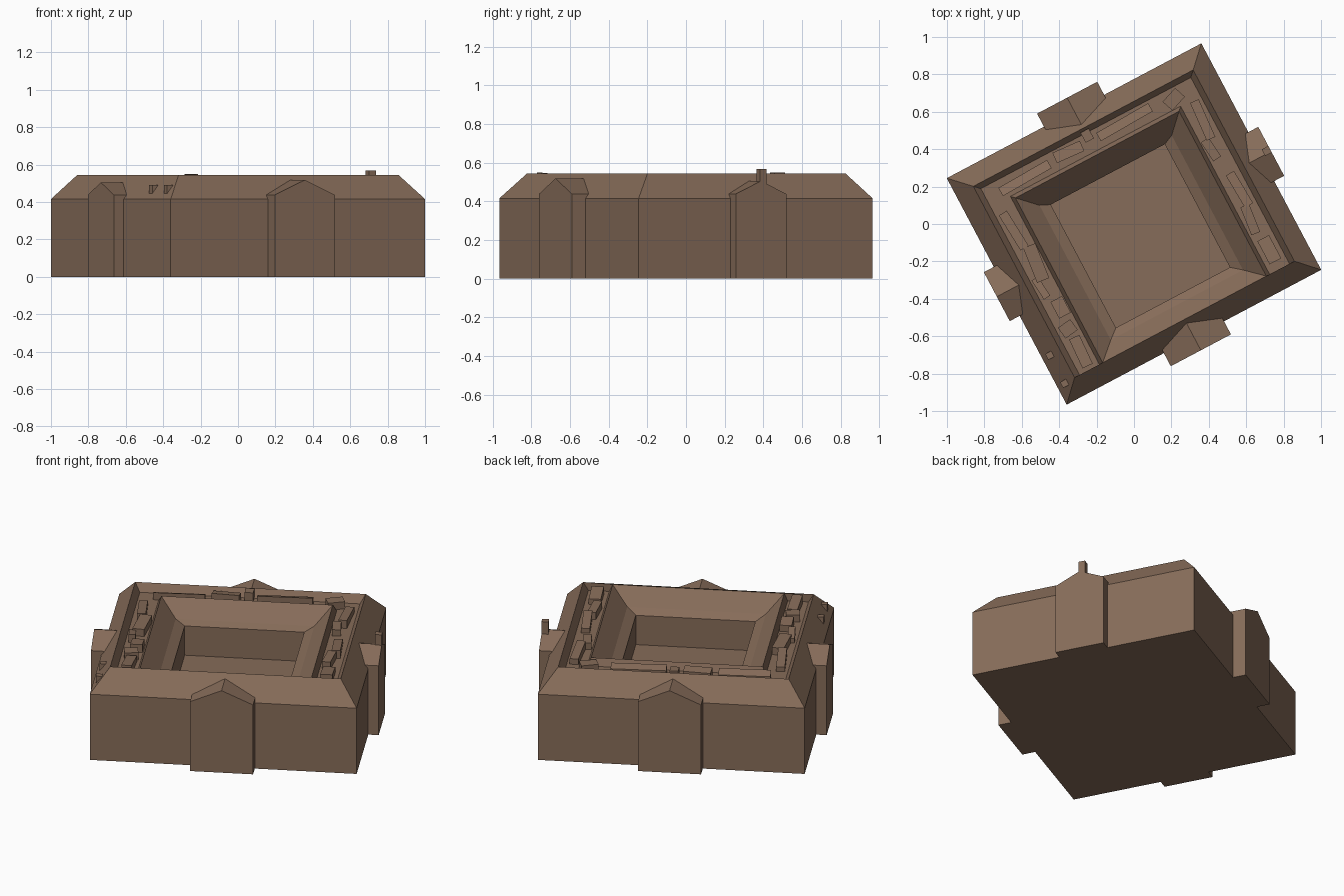
import bpy, bmesh, math
from mathutils import Matrix, Vector

if "Cube" in bpy.data.objects:
    bpy.data.objects.remove(bpy.data.objects["Cube"])

PLAN = Matrix.Rotation(math.radians(27.9), 4, 'Z')   # block is turned in plan
BROWN = bpy.data.materials.new("brown")
BROWN.diffuse_color = (0.24, 0.15, 0.10, 1)
BROWN.use_nodes = True
BROWN.node_tree.nodes["Principled BSDF"].inputs["Base Color"].default_value = BROWN.diffuse_color


def finish(name, bm, local=Matrix()):
    bmesh.ops.remove_doubles(bm, verts=bm.verts, dist=1e-5)
    bmesh.ops.recalc_face_normals(bm, faces=bm.faces)
    bm.transform(PLAN @ local)
    me = bpy.data.meshes.new(name)
    bm.to_mesh(me)
    bm.free()
    me.materials.append(BROWN)
    ob = bpy.data.objects.new(name, me)
    bpy.context.collection.objects.link(ob)
    return ob


def box(name, x, y, sx, sy, z0, z1, turn=0, tilt=0):
    """Upright block; tilt lowers one end of its top."""
    bm = bmesh.new()
    bmesh.ops.create_cube(bm, size=1)
    for v in bm.verts:
        drop = tilt if v.co.z > 0 and v.co.y > 0 else 0
        v.co = (v.co.x * sx, v.co.y * sy, (z1 - drop) if v.co.z > 0 else z0)
    local = Matrix.Translation((x, y, 0)) @ Matrix.Rotation(math.radians(turn), 4, 'Z')
    return finish(name, bm, local)


def gabled_bay(name, half, front, back, eave, ridge, angle):
    """House-shaped profile extruded outwards along -y, then turned to its side."""
    bm = bmesh.new()
    prof = [(-half, 0), (half, 0), (half, eave), (0, ridge), (-half, eave)]
    a = [bm.verts.new((x, -front, z)) for x, z in prof]
    b = [bm.verts.new((x, -back, z)) for x, z in prof]
    bm.faces.new(a)
    bm.faces.new(b)
    for i in range(5):
        j = (i + 1) % 5
        bm.faces.new((a[i], a[j], b[j], b[i]))
    return finish(name, bm, Matrix.Rotation(math.radians(angle), 4, 'Z'))


# Main block: rectangular rings (half width, south, north, z) from base to court floor
S = -0.577
rings = [
    (0.77, -0.685, 0.685, 0.0),
    (0.77, -0.685, 0.685, 0.415),    # outer eave
    (0.665, S, 0.58, 0.545),         # outer ridge
    (0.635, S, 0.55, 0.495),         # sunken deck, outer edge
    (0.515, S, 0.44, 0.495),         # sunken deck, inner edge
    (0.495, S, 0.42, 0.54),          # court ridge
    (0.40, -0.49, 0.325, 0.445),     # court slope
    (0.345, -0.445, 0.30, 0.415),    # court eave
    (0.345, -0.445, 0.30, 0.23),     # court floor
]
bm = bmesh.new()
loops = []
for h, s, n, z in rings:
    loops.append([bm.verts.new(p) for p in ((-h, s, z), (h, s, z), (h, n, z), (-h, n, z))])
for k in range(len(loops) - 1):
    lo, hi = loops[k], loops[k + 1]
    for i in range(4):
        if i == 0 and 2 <= k <= 4:
            continue                 # the deck is U-shaped: none on the south wing
        j = (i + 1) % 4
        bm.faces.new((lo[i], lo[j], hi[j], hi[i]))
bm.faces.new(loops[0])
bm.faces.new(loops[-1])
for c in (0, 1):                     # deck ends against the south ridge
    bm.faces.new([loops[k][c] for k in (2, 3, 4, 5)])
finish("main_block", bm)

# Gabled bays, one in the middle of each side
for name, half, front, back, ridge, ang in (
        ("south_bay", 0.182, 0.764, 0.60, 0.518, 0),
        ("east_bay", 0.148, 0.83, 0.68, 0.505, 90),
        ("north_bay", 0.182, 0.764, 0.60, 0.518, 180),
        ("west_bay", 0.148, 0.83, 0.68, 0.505, 270)):
    gabled_bay(name, half, front, back, 0.438, ridge, ang)

# Chimney and small dormers
box("chimney", 0.81, 0.013, 0.04, 0.04, 0.42, 0.568)
for v in (-0.41, -0.58):
    box("dormer", -0.725, v, 0.04, 0.035, 0.43, 0.49)

# Rooftop units on the deck: x, y, size x, size y, top, turn, tilt
units = [
    (-0.585, 0.27, 0.05, 0.22, 0.545, 4, 0.02),
    (-0.56, 0.06, 0.07, 0.20, 0.54, -6, 0.0),
    (-0.60, -0.07, 0.04, 0.12, 0.545, 5, 0.02),
    (-0.555, -0.21, 0.07, 0.10, 0.545, 0, 0.01),
    (-0.575, -0.33, 0.08, 0.07, 0.54, 8, 0.0),
    (-0.57, -0.47, 0.06, 0.17, 0.548, -3, 0.015),
    (0.585, 0.32, 0.05, 0.22, 0.545, -4, 0.015),
    (0.55, 0.16, 0.05, 0.12, 0.535, 6, 0.0),
    (0.585, -0.10, 0.05, 0.20, 0.545, 3, 0.02),
    (0.56, -0.27, 0.05, 0.16, 0.54, -6, 0.0),
    (0.575, -0.46, 0.07, 0.14, 0.545, 0, 0.015),
    (-0.40, 0.49, 0.30, 0.05, 0.54, 2, 0.02),
    (-0.13, 0.505, 0.16, 0.06, 0.545, -4, 0.01),
    (0.00, 0.535, 0.05, 0.06, 0.55, 0, 0.0),
    (0.21, 0.505, 0.32, 0.05, 0.545, 2, 0.015),
    (0.50, 0.49, 0.10, 0.07, 0.54, 20, 0.0),
]
for x, y, sx, sy, top, turn, tilt in units:
    box("rooftop_unit", x, y, sx, sy, 0.49, top, turn, tilt)
